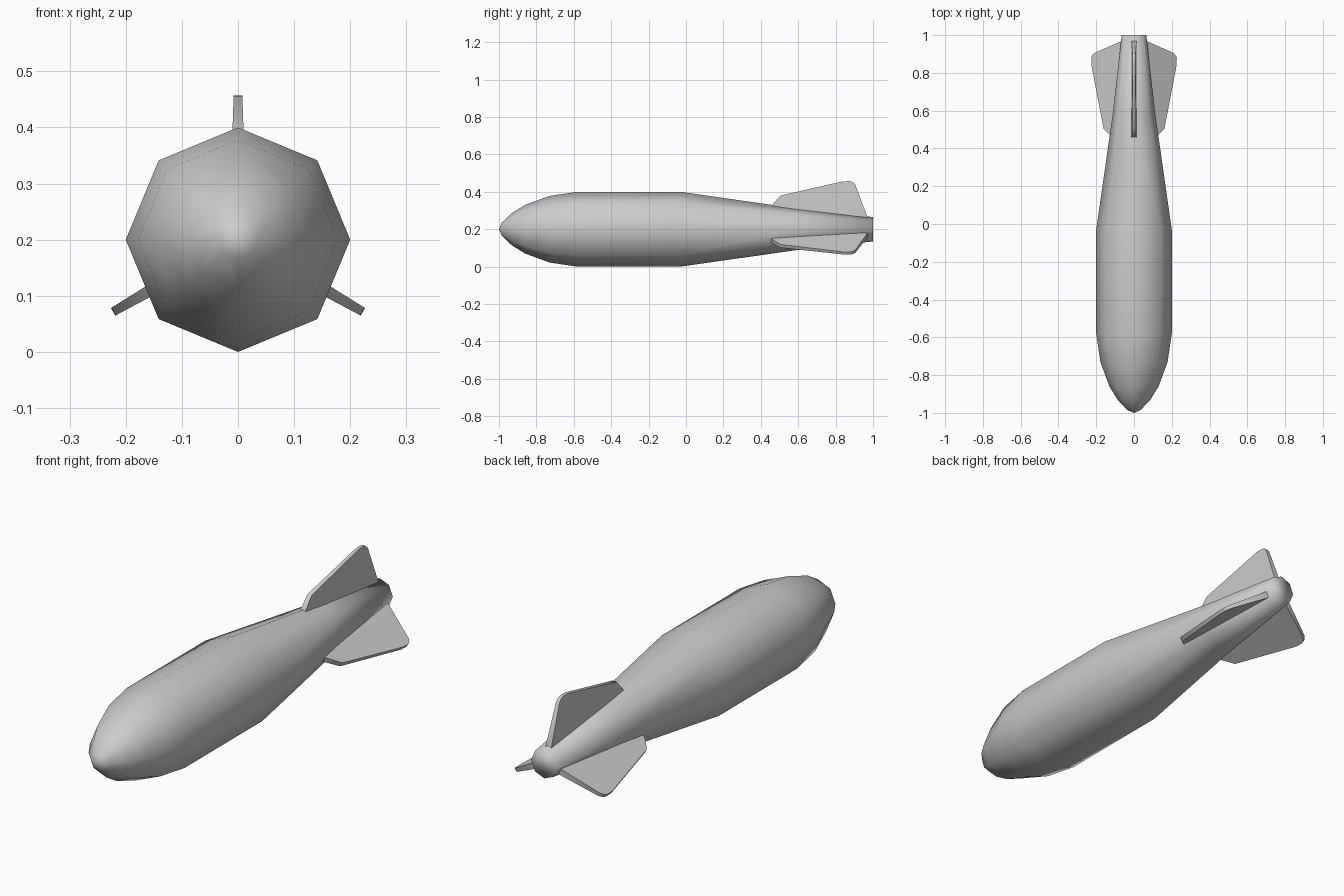
import bpy, bmesh
from math import sin, cos, pi, radians

if "Cube" in bpy.data.objects:
    bpy.data.objects.remove(bpy.data.objects["Cube"])

CZ = 0.2  # height of the long axis


def make_object(name, bm):
    bmesh.ops.recalc_face_normals(bm, faces=bm.faces)
    mesh = bpy.data.meshes.new(name)
    bm.to_mesh(mesh)
    bm.free()
    ob = bpy.data.objects.new(name, mesh)
    bpy.context.collection.objects.link(ob)
    for p in mesh.polygons:
        p.use_smooth = True
    return ob


def hull(sides=8):
    # eight-sided lathe along y: (y, radius)
    profile = [(-0.985, 0.035), (-0.93, 0.087), (-0.86, 0.13), (-0.73, 0.178),
               (-0.58, 0.2), (-0.03, 0.2), (0.58, 0.113), (1.0, 0.065)]
    bm = bmesh.new()
    rings = [[bm.verts.new((r * cos(2 * pi * i / sides), y, CZ + r * sin(2 * pi * i / sides)))
              for i in range(sides)] for y, r in profile]
    for a, b in zip(rings, rings[1:]):
        for i in range(sides):
            j = (i + 1) % sides
            bm.faces.new((a[i], a[j], b[j], b[i]))
    # pointed nose and flat tail
    tip = bm.verts.new((0, -1, CZ))
    for i in range(sides):
        bm.faces.new((tip, rings[0][i], rings[0][(i + 1) % sides]))
    bm.faces.new(rings[-1])
    return make_object("hull", bm)


def fin(name, angle):
    # outline (y, distance from axis), thinner towards the tip
    outline = [(0.44, 0.095), (0.465, 0.135), (0.505, 0.18), (0.84, 0.256), (0.875, 0.257),
               (0.89, 0.253), (0.905, 0.238), (0.97, 0.065), (0.97, 0.03), (0.5, 0.06)]
    c, s = cos(angle), sin(angle)
    bm = bmesh.new()
    sheets = []
    for side in (-1, 1):
        sheet = []
        for y, r in outline:
            t = side * (0.0165 - 0.034 * r)
            sheet.append(bm.verts.new((r * c - t * s, y, CZ + r * s + t * c)))
        bm.faces.new(sheet)
        sheets.append(sheet)
    a, b = sheets
    for i in range(len(a)):
        j = (i + 1) % len(a)
        bm.faces.new((a[i], a[j], b[j], b[i]))
    ob = make_object(name, bm)
    bpy.ops.object.select_all(action='DESELECT')
    ob.select_set(True)
    bpy.context.view_layer.objects.active = ob
    bpy.ops.object.shade_smooth_by_angle(angle=radians(40))
    return ob


hull()
for name, deg in (("top_fin", 90), ("left_fin", 210), ("right_fin", 330)):
    fin(name, radians(deg))
